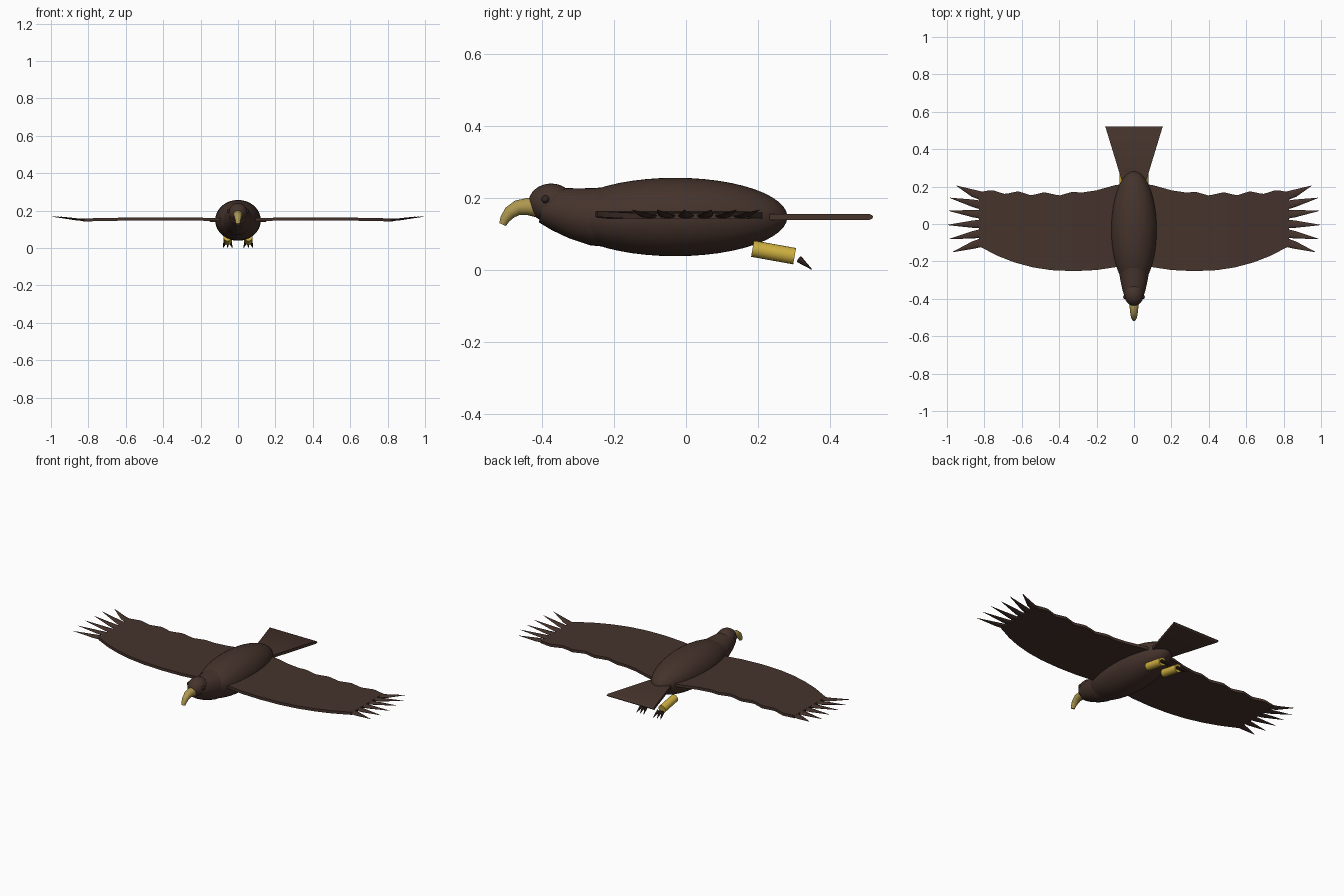
import bpy, bmesh, math
from mathutils import Vector

cube = bpy.data.objects.get("Cube")
if cube:
    bpy.data.objects.remove(cube)


def material(name, rgb):
    m = bpy.data.materials.new(name)
    m.use_nodes = True
    m.diffuse_color = (*rgb, 1)
    m.node_tree.nodes["Principled BSDF"].inputs["Base Color"].default_value = (*rgb, 1)
    return m


BROWN = material("feather_brown", (0.060, 0.033, 0.025))
DARK = material("talon_dark", (0.035, 0.020, 0.016))
HORN = material("beak_horn", (0.42, 0.31, 0.08))
YELLOW = material("leg_yellow", (0.62, 0.43, 0.05))


def finish(name, bm, mat, smooth=True):
    bmesh.ops.recalc_face_normals(bm, faces=bm.faces)
    mesh = bpy.data.meshes.new(name)
    bm.to_mesh(mesh)
    bm.free()
    mesh.materials.append(mat)
    ob = bpy.data.objects.new(name, mesh)
    bpy.context.collection.objects.link(ob)
    if smooth:
        bpy.ops.object.select_all(action='DESELECT')
        ob.select_set(True)
        bpy.context.view_layer.objects.active = ob
        bpy.ops.object.shade_smooth_by_angle(angle=math.radians(40))
    return ob


def ball(name, centre, radii, mat, segments=32):
    bm = bmesh.new()
    bmesh.ops.create_uvsphere(bm, u_segments=segments, v_segments=segments // 2, radius=1)
    # Poles point along the length of the bird
    for v in bm.verts:
        x, y, z = v.co
        v.co = Vector(centre) + Vector((x * radii[0], z * radii[1], -y * radii[2]))
    return finish(name, bm, mat)


def tube(name, path, radii, mat, sides=16, flat=1.0):
    """Loft rings along a path, with caps; flat squashes each ring vertically."""
    pts = [Vector(p) for p in path]
    bm = bmesh.new()
    rings = []
    for i, p in enumerate(pts):
        along = (pts[min(i + 1, len(pts) - 1)] - pts[max(i - 1, 0)]).normalized()
        side = along.cross(Vector((0, 0, 1))).normalized()
        up = side.cross(along)
        rings.append([bm.verts.new(p + radii[i] * (side * math.cos(a) + up * math.sin(a) * flat))
                      for a in (math.tau * k / sides for k in range(sides))])
    for a, b in zip(rings, rings[1:]):
        for k in range(sides):
            j = (k + 1) % sides
            bm.faces.new((a[k], a[j], b[j], b[k]))
    bm.faces.new(rings[0])
    bm.faces.new(rings[-1])
    return finish(name, bm, mat)


def sample(points, x):
    """Linear interpolation along a list of (x, y) points."""
    for (x0, y0), (x1, y1) in zip(points, points[1:]):
        if x <= x1:
            return y0 + (y1 - y0) * (x - x0) / (x1 - x0)
    return points[-1][1]


# Body, neck and head
ball("body", (0, -0.03, 0.148), (0.122, 0.312, 0.109), BROWN, 48)
tube("neck", [(0, -0.40, 0.178), (0, -0.36, 0.170), (0, -0.31, 0.158), (0, -0.26, 0.149), (0, -0.20, 0.148)],
     [0.046, 0.060, 0.071, 0.080, 0.085], BROWN, 32)
ball("head", (0, -0.375, 0.187), (0.052, 0.063, 0.054), BROWN)

# Hooked beak
tube("beak", [(0, -0.41, 0.174), (0, -0.44, 0.177), (0, -0.468, 0.174), (0, -0.490, 0.160),
              (0, -0.503, 0.143), (0, -0.510, 0.127)],
     [0.028, 0.024, 0.021, 0.018, 0.014, 0.010], HORN, 20)

# Wing outline: front edge and wavy rear edge
LEAD = [(0.05, -0.225), (0.10, -0.231), (0.20, -0.246), (0.32, -0.252), (0.44, -0.247),
        (0.54, -0.232), (0.64, -0.205), (0.73, -0.170), (0.83, -0.118)]
TRAIL = [(0.05, 0.215), (0.10, 0.208), (0.20, 0.180), (0.28, 0.168), (0.33, 0.172), (0.40, 0.152),
         (0.48, 0.170), (0.55, 0.153), (0.62, 0.175), (0.69, 0.160), (0.76, 0.182), (0.83, 0.170)]


def wing(name, s):
    bm = bmesh.new()
    steps = 52
    rows = []
    for i in range(steps + 1):
        x = 0.05 + 0.78 * i / steps
        z = 0.150 + 0.006 * math.sin(math.pi * x / 0.83)
        y0, y1 = sample(LEAD, x), sample(TRAIL, x)
        rows.append([bm.verts.new((s * x, y, z + h))
                     for y, h in ((y0, -0.008), (y1, -0.008), (y1, 0.008), (y0, 0.008))])
    for a, b in zip(rows, rows[1:]):
        for k in range(4):
            j = (k + 1) % 4
            bm.faces.new((a[k], a[j], b[j], b[k]))
    bm.faces.new(rows[0])
    bm.faces.new(rows[-1])
    return finish(name, bm, BROWN)


# Wings, wing tip feathers, eyes and legs on both sides
for label, s in (("left", 1), ("right", -1)):
    wing(label + "_wing", s)
    tips = [(0.970, -0.150), (0.988, -0.080), (0.995, -0.005), (0.988, 0.070), (0.985, 0.140), (0.950, 0.205)]
    for i, (x, y) in enumerate(tips):
        root = -0.095 + 0.048 * i
        tube(f"{label}_tip_feather_{i + 1}", [(s * 0.80, root, 0.150), (s * 0.86, root + (y - root) * 0.32, 0.153),
                                              (s * x, y, 0.168)],
             [0.024, 0.020, 0.001], BROWN, 10, 0.3)
    ball(label + "_eye", (s * 0.047, -0.391, 0.197), (0.011, 0.011, 0.011), DARK, 16)
    tube(label + "_leg", [(s * 0.055, 0.185, 0.060), (s * 0.055, 0.302, 0.039)], [0.023, 0.023], YELLOW, 20)
    for i in (-1, 0, 1):
        x = s * 0.055 + i * 0.014
        tube(f"{label}_talon_{i + 2}", [(x, 0.314, 0.031), (x + i * 0.010, 0.350, 0.002)],
             [0.010, 0.001], DARK, 8)

# Fanned tail plate with a rounded rear edge
bm = bmesh.new()
stations = [(0.20, 0.056, 0.008), (0.25, 0.071, 0.008), (0.510, 0.150, 0.008), (0.517, 0.153, 0.005), (0.520, 0.154, 0.001)]
rows = [[bm.verts.new((sx * w, y, 0.148 + sz * h)) for sx, sz in ((-1, -1), (1, -1), (1, 1), (-1, 1))]
        for y, w, h in stations]
for a, b in zip(rows, rows[1:]):
    for k in range(4):
        j = (k + 1) % 4
        bm.faces.new((a[k], a[j], b[j], b[k]))
bm.faces.new(rows[0])
bm.faces.new(rows[-1])
finish("tail", bm, BROWN)
